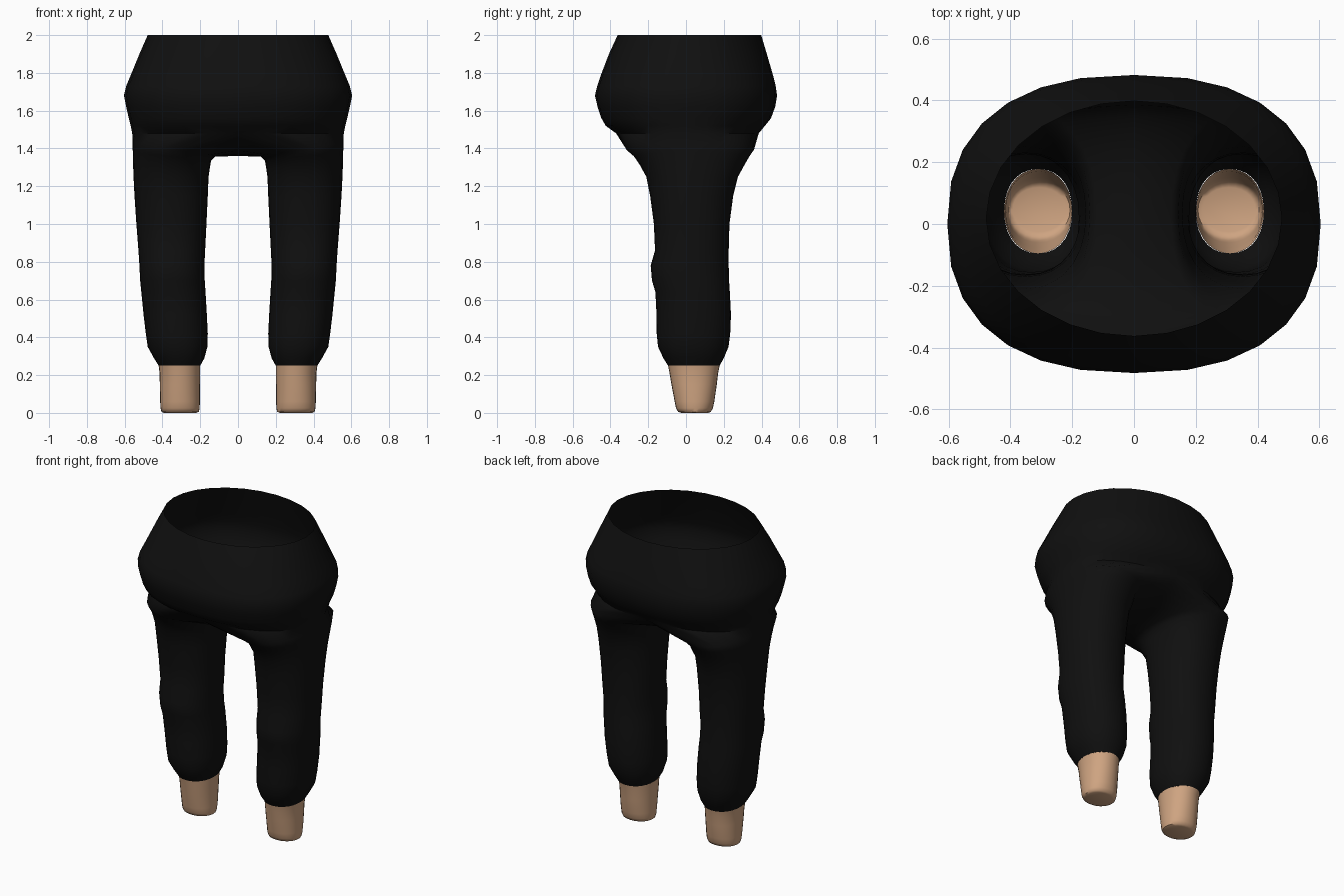
import bpy, bmesh, math

if "Cube" in bpy.data.objects:
    bpy.data.objects.remove(bpy.data.objects["Cube"])

N = 28          # points around one leg
H = N // 2      # index of the back point; 0..H is the outer half


def material(name, rgb):
    m = bpy.data.materials.new(name)
    m.diffuse_color = (*rgb, 1)
    m.use_nodes = True
    m.node_tree.nodes["Principled BSDF"].inputs["Base Color"].default_value = m.diffuse_color
    return m


black = material("black cloth", (0.005, 0.005, 0.005))
skin = material("skin", (0.62, 0.37, 0.22))


def spow(v, p):
    return math.copysign(abs(v) ** p, v)


def oval(cx, rx, yf, yb, z_out, z_in, n=2.0, count=N):
    """Superellipse from the front, round the outer side, to the back and inside."""
    pts = []
    for i in range(count):
        a = -math.pi / 2 + 2 * math.pi * i / N
        c, s = math.cos(a), math.sin(a)
        if abs(c) < 1e-6:
            c = 0.0
        z = z_out + (z_in - z_out) * (0.5 - 0.5 * c)
        pts.append((cx + rx * spow(c, 2 / n),
                    (yf + yb) / 2 + (yb - yf) / 2 * spow(s, 2 / n), z))
    return pts


def leg_ring(z, xi, xo, yf, yb, z_in=None, n=2.2):
    return oval((xi + xo) / 2, (xo - xi) / 2, yf, yb, z, z if z_in is None else z_in, n)


def skin_rings(bm, lower, upper, closed):
    k = len(lower) if closed else len(upper) - 1
    for i in range(k):
        j = (i + 1) % len(lower)
        bm.faces.new((lower[i], lower[j], upper[j], upper[i]))


def add_rings(bm, rings):
    return [[bm.verts.new(p) for p in r] for r in rings]


def finish(bm, name, mat):
    me = bpy.data.meshes.new(name)
    bm.to_mesh(me)
    bm.free()
    me.materials.append(mat)
    ob = bpy.data.objects.new(name, me)
    bpy.context.collection.objects.link(ob)
    mir = ob.modifiers.new("mirror", 'MIRROR')
    mir.use_clip = True
    mir.merge_threshold = 0.0005
    bpy.ops.object.select_all(action='DESELECT')
    ob.select_set(True)
    bpy.context.view_layer.objects.active = ob
    bpy.ops.object.shade_smooth_by_angle(angle=math.radians(50))
    return ob


# Trouser leg, from the cuff up to the crotch: z, inner x, outer x, front y, back y
legs = [leg_ring(*r) for r in [
    (0.25, 0.20, 0.42, -0.095, 0.178),
    (0.29, 0.178, 0.445, -0.12, 0.20),
    (0.35, 0.162, 0.478, -0.148, 0.225),
    (0.42, 0.160, 0.488, -0.155, 0.234),
    (0.52, 0.165, 0.50, -0.156, 0.238),
    (0.64, 0.172, 0.512, -0.162, 0.232),
    (0.70, 0.176, 0.518, -0.18, 0.228),
    (0.78, 0.178, 0.522, -0.187, 0.226),
    (0.86, 0.174, 0.527, -0.164, 0.226),
    (1.00, 0.167, 0.538, -0.17, 0.23),
    (1.15, 0.160, 0.548, -0.19, 0.25),
    (1.25, 0.156, 0.553, -0.21, 0.275),
    (1.33, 0.150, 0.556, -0.243, 0.308, 1.29),
    (1.38, 0.143, 0.557, -0.275, 0.335, 1.335),
    (1.43, 0.120, 0.558, -0.315, 0.36, 1.357),
]]

# Hips: z, half width, front y, back y, squareness
hips = [oval(0, w, yf, yb, z, z, n, H + 1) for z, w, yf, yb, n in [
    (1.48, 0.560, -0.37, 0.385, 2.3),
    (1.52, 0.568, -0.425, 0.418, 2.35),
    (1.56, 0.578, -0.448, 0.45, 2.4),
    (1.62, 0.592, -0.468, 0.472, 2.4),
    (1.68, 0.604, -0.482, 0.482, 2.4),
    (1.73, 0.592, -0.47, 0.475, 2.4),
    (1.79, 0.567, -0.45, 0.46, 2.3),
    (1.90, 0.522, -0.408, 0.428, 2.15),
    (2.00, 0.478, -0.362, 0.398, 2.0),
]]

# Crotch strip closes the lowest hip ring along the centre line
front, back = hips[0][0][1], hips[0][-1][1]
mid, half = (front + back) / 2, (back - front) / 2
crotch = []
for i in range(1, N - H):
    t = math.cos(math.pi * i / (N - H))
    crotch.append((0, mid + half * t, 1.36 + 0.12 * abs(t) ** 3))

bm = bmesh.new()
leg_v = add_rings(bm, legs)
hip_v = add_rings(bm, hips)
top_of_leg = hip_v[0] + [bm.verts.new(p) for p in crotch]
leg_v.append(top_of_leg)
for a, b in zip(leg_v, leg_v[1:]):
    skin_rings(bm, a, b, True)
for a, b in zip(hip_v, hip_v[1:]):
    skin_rings(bm, a, b, False)
finish(bm, "trousers", black)

# Bare ankle stumps with a rounded closed bottom
bm = bmesh.new()
foot_v = add_rings(bm, [leg_ring(*r, None, 2.1) for r in [
    (0.0, 0.222, 0.392, -0.025, 0.118),
    (0.006, 0.207, 0.405, -0.042, 0.132),
    (0.025, 0.203, 0.41, -0.053, 0.142),
    (0.06, 0.202, 0.412, -0.06, 0.15),
    (0.15, 0.201, 0.414, -0.077, 0.163),
    (0.21, 0.200, 0.415, -0.087, 0.17),
    (0.25, 0.20, 0.42, -0.095, 0.178),
]])
for a, b in zip(foot_v, foot_v[1:]):
    skin_rings(bm, a, b, True)
bm.faces.new(list(reversed(foot_v[0])))
finish(bm, "ankles", skin)
